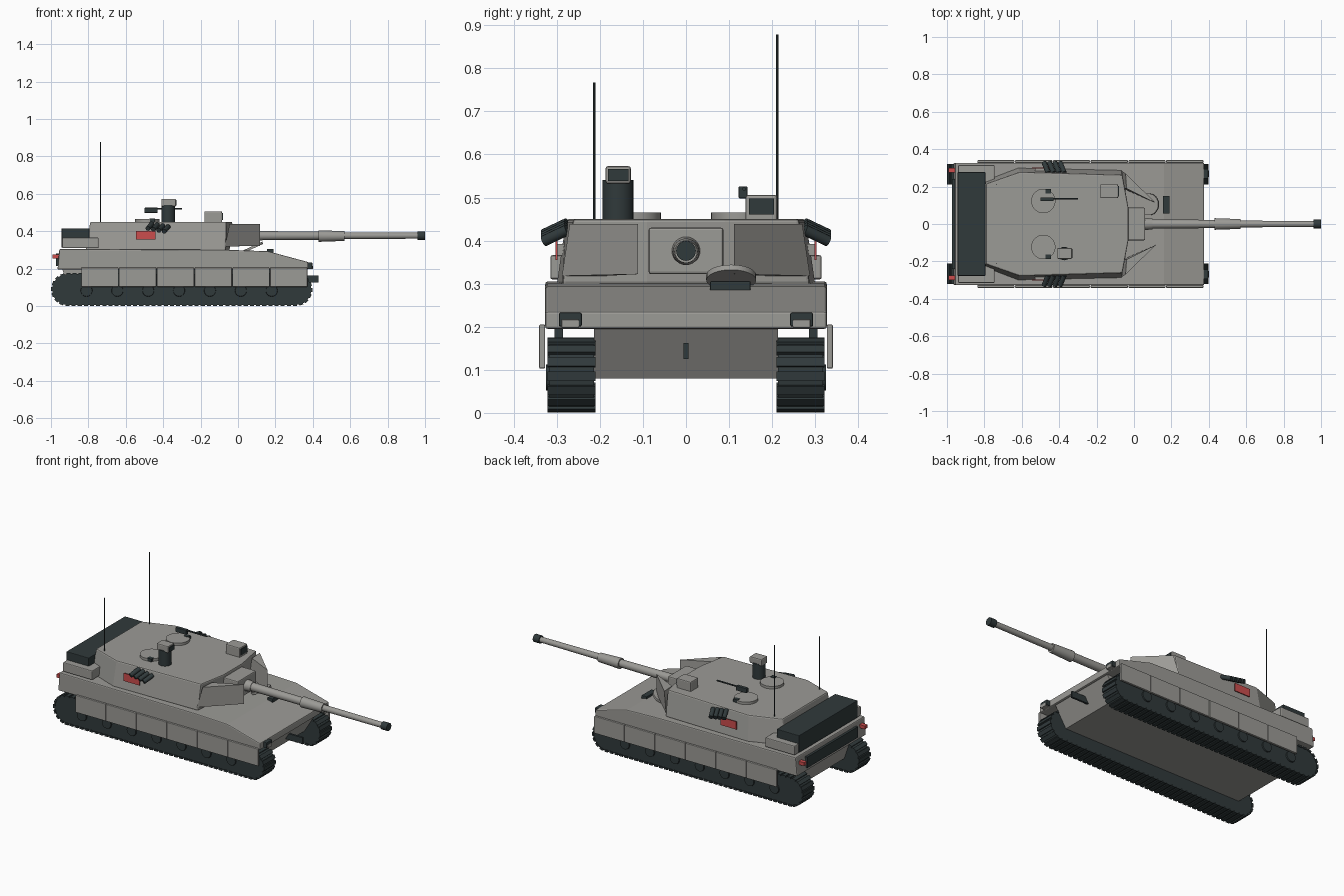
import bpy, bmesh, math
from mathutils import Vector, Matrix

if "Cube" in bpy.data.objects:
    bpy.data.objects.remove(bpy.data.objects["Cube"])


def material(name, rgb):
    m = bpy.data.materials.new(name)
    m.diffuse_color = (*rgb, 1)
    m.use_nodes = True
    m.node_tree.nodes["Principled BSDF"].inputs["Base Color"].default_value = m.diffuse_color
    return m


GREY = material("armour grey", (0.33, 0.325, 0.305))
DARK = material("dark rubber and metal", (0.030, 0.042, 0.044))
RED = material("red marker", (0.60, 0.075, 0.075))


def finish(bm, name, mat, bevel=0, smooth=False):
    bmesh.ops.recalc_face_normals(bm, faces=bm.faces)
    me = bpy.data.meshes.new(name)
    bm.to_mesh(me)
    bm.free()
    me.materials.append(mat)
    ob = bpy.data.objects.new(name, me)
    bpy.context.collection.objects.link(ob)
    if bevel:
        b = ob.modifiers.new("bevel", "BEVEL")
        b.width, b.segments = bevel, 2
    if smooth:
        bpy.ops.object.select_all(action="DESELECT")
        ob.select_set(True)
        bpy.context.view_layer.objects.active = ob
        bpy.ops.object.shade_smooth_by_angle(angle=math.radians(35))
    return ob


def box(name, x, y, z, mat, bevel=0):
    bm = bmesh.new()
    c = [(a[0] + a[1]) / 2 for a in (x, y, z)]
    s = [abs(a[1] - a[0]) for a in (x, y, z)]
    bmesh.ops.create_cube(bm, size=1, matrix=Matrix.Translation(c) @ Matrix.Diagonal((*s, 1)))
    return finish(bm, name, mat, bevel)


def tube(name, a, b, r, mat, r2=None, n=24):
    a, b = Vector(a), Vector(b)
    bm = bmesh.new()
    rot = (b - a).to_track_quat("Z", "Y").to_matrix().to_4x4()
    bmesh.ops.create_cone(bm, cap_ends=True, segments=n, radius1=r, radius2=r if r2 is None else r2,
                          depth=(b - a).length, matrix=Matrix.Translation((a + b) / 2) @ rot)
    return finish(bm, name, mat, smooth=True)


def loft(name, low, high, mat, bevel=0):
    """Solid between two matching rings of 3D points."""
    bm = bmesh.new()
    a = [bm.verts.new(p) for p in low]
    b = [bm.verts.new(p) for p in high]
    bm.faces.new(a)
    bm.faces.new(b)
    for i in range(len(a)):
        j = (i + 1) % len(a)
        bm.faces.new((a[i], a[j], b[j], b[i]))
    return finish(bm, name, mat, bevel)


def side_profile(name, pts, y0, y1, mat, bevel=0):
    return loft(name, [(x, y0, z) for x, z in pts], [(x, y1, z) for x, z in pts], mat, bevel)


# Hull
side_profile("upper_hull", [(-0.965, 0.195), (0.375, 0.195), (0.375, 0.235), (0.16, 0.293),
                            (-0.05, 0.30), (-0.955, 0.305)], -0.327, 0.327, GREY, 0.006)
side_profile("lower_hull", [(-0.94, 0.2), (-0.90, 0.08), (0.29, 0.08), (0.365, 0.2)],
             -0.213, 0.213, GREY)
box("rear_grille", (-0.972, -0.958), (-0.24, 0.24), (0.215, 0.28), DARK)
box("front_tow_hook", (0.30, 0.43), (-0.006, 0.006), (0.125, 0.162), DARK)

# Driver hatch, tilted, with periscope in front
tube("driver_hatch", (0.082, 0.105, 0.308), (0.077, 0.105, 0.320), 0.058, GREY)
hatch = bpy.data.objects["driver_hatch"]
box("driver_periscope", (0.155, 0.19), (0.056, 0.15), (0.28, 0.306), DARK, 0.003)


# Tracks: racetrack-shaped belt with raised pads
R, CZ, XA, XB = 0.082, 0.088, -0.912, 0.310


def belt_point(d):
    """Position and outward angle at distance d along the belt."""
    straight, arc = XB - XA, math.pi * R
    d %= 2 * (straight + arc)
    if d < straight:
        return XA + d, CZ - R, -math.pi / 2
    if d < straight + arc:
        t = -math.pi / 2 + (d - straight) / R
        return XB + R * math.cos(t), CZ + R * math.sin(t), t
    if d < 2 * straight + arc:
        return XB - (d - straight - arc), CZ + R, math.pi / 2
    t = math.pi / 2 + (d - 2 * straight - arc) / R
    return XA + R * math.cos(t), CZ + R * math.sin(t), t


LENGTH = 2 * (XB - XA + math.pi * R)
arc_pts = []
for cx, start in ((XB, -90), (XA, 90)):
    for k in range(13):
        t = math.radians(start + 15 * k)
        arc_pts.append((cx + R * math.cos(t), CZ + R * math.sin(t)))

for s, side in ((-1, "right"), (1, "left")):
    side_profile(f"track_belt_{side}", arc_pts, s * 0.213, s * 0.318, DARK)
    bm = bmesh.new()
    for i in range(90):
        x, z, t = belt_point(i * LENGTH / 90)
        m = Matrix.Translation((x, s * 0.266, z)) @ Matrix.Rotation(-t, 4, "Y")
        bmesh.ops.create_cube(bm, size=1, matrix=m @ Matrix.Diagonal((0.011, 0.112, 0.022, 1)))
    finish(bm, f"track_pads_{side}", DARK)
    box(f"track_guide_{side}", (-0.80, 0.30), (s * 0.285, s * 0.305), (0.16, 0.2), DARK)

    # Wheel hubs, showing below the skirts
    for i in range(7):
        x = -0.81 + i * 0.165
        tube(f"wheel_hub_{side}_{i+1}", (x, s * 0.30, 0.082), (x, s * 0.325, 0.082), 0.035, DARK, 0.030)

    # Skirt panels
    for i in range(6):
        x = -0.838 + i * 0.202
        box(f"skirt_panel_{side}_{i+1}", (x, x + 0.199), (s * 0.327, s * 0.341), (0.103, 0.205), GREY, 0.003)

    # Lamps
    box(f"headlight_guard_{side}", (0.355, 0.397), (s * 0.242, s * 0.295), (0.20, 0.233), DARK, 0.004)
    box(f"headlight_{side}", (0.36, 0.40), (s * 0.248, s * 0.289), (0.197, 0.217), GREY, 0.003)
    box(f"tail_light_{side}", (-0.992, -0.955), (s * 0.275, s * 0.30), (0.255, 0.275), RED)

    # Turret side fittings
    loft(f"cheek_wedge_{side}",
         [(-0.07, s * 0.288, 0.318), (0.117, s * 0.112, 0.322), (-0.06, s * 0.19, 0.318)],
         [(-0.045, s * 0.270, 0.438), (0.117, s * 0.112, 0.438), (-0.04, s * 0.19, 0.438)], GREY)
    box(f"stowage_bin_{side}", (-0.94, -0.745), (s * 0.18, s * 0.315), (0.31, 0.366), GREY, 0.005)
    box(f"marker_panel_{side}", (-0.545, -0.44), (s * 0.298, s * 0.303), (0.355, 0.402), RED)
    box(f"marker_mount_{side}", (-0.53, -0.455), (s * 0.27, s * 0.298), (0.365, 0.392), GREY)
    for i in range(4):
        x, dz = -0.46 + i * 0.029, -0.005 * i
        tube(f"smoke_tube_{side}_{i+1}", (x, s * 0.275, 0.440 + dz),
             (x - 0.022, s * 0.330, 0.414 + dz), 0.013, DARK, n=12)

    # Roof hatches and hatch hinges
    tube(f"roof_hatch_{side}", (-0.485, s * 0.123, 0.44), (-0.485, s * 0.123, 0.465), 0.065, GREY, n=32)
    box(f"hatch_hinge_{side}", (-0.472, -0.443), (s * 0.163, s * 0.186), (0.445, 0.468), DARK)

# Turret body
half_low = [(-0.815, 0.225), (-0.62, 0.300), (-0.065, 0.288), (-0.045, 0.09)]
half_top = [(-0.79, 0.215), (-0.61, 0.278), (-0.062, 0.262), (-0.03, 0.09)]


def ring(half, z):
    return [(x, y, z) for x, y in half] + [(x, -y, z) for x, y in reversed(half)]


loft("turret", ring(half_low, 0.298), ring(half_top, 0.45), GREY, 0.007)
box("rear_rack", (-0.943, -0.795), (-0.277, 0.277), (0.312, 0.415), DARK, 0.003)

# Gun
box("mantlet", (-0.08, 0.06), (-0.087, 0.087), (0.322, 0.43), GREY, 0.006)
tube("gun_collar", (0.05, 0, 0.376), (0.10, 0, 0.376), 0.034, GREY, 0.028)
tube("barrel_rear", (0.05, 0, 0.376), (0.44, 0, 0.376), 0.025, GREY, 0.022)
tube("barrel_sleeve", (0.43, 0, 0.374), (0.57, 0, 0.374), 0.031, GREY, 0.026)
tube("barrel_front", (0.56, 0, 0.376), (0.97, 0, 0.376), 0.018, GREY, 0.016)
tube("muzzle", (0.96, 0, 0.376), (1.0, 0, 0.376), 0.023, DARK, n=16)

# Gunner sight
box("gunner_sight", (-0.18, -0.085), (0.138, 0.212), (0.44, 0.506), GREY, 0.006)
box("gunner_sight_window", (-0.088, -0.081), (0.146, 0.204), (0.460, 0.498), DARK)

# Commander sight
tube("commander_sight_base", (-0.373, -0.158, 0.44), (-0.373, -0.158, 0.541), 0.036, DARK)
box("commander_sight_head", (-0.41, -0.332), (-0.187, -0.128), (0.532, 0.573), GREY, 0.006)
box("commander_sight_window", (-0.335, -0.328), (-0.181, -0.134), (0.538, 0.566), DARK)

# Roof machine gun
box("roof_gun_body", (-0.50, -0.43), (0.122, 0.143), (0.498, 0.526), DARK, 0.003)
tube("roof_gun_barrel", (-0.44, 0.135, 0.520), (-0.30, 0.135, 0.520), 0.0045, DARK, n=10)

# Antennas
for name, y, top in (("antenna_right", -0.213, 0.767), ("antenna_left", 0.212, 0.878)):
    tube(name, (-0.735, y, 0.44), (-0.735, y, top), 0.0025, DARK, n=8)

# Tilt the driver hatch up toward the front
pivot = Vector((0.08, 0.105, 0.314))
hatch.data.transform(Matrix.Translation(pivot) @ Matrix.Rotation(math.radians(-2), 4, "Y")
                     @ Matrix.Translation(-pivot))
